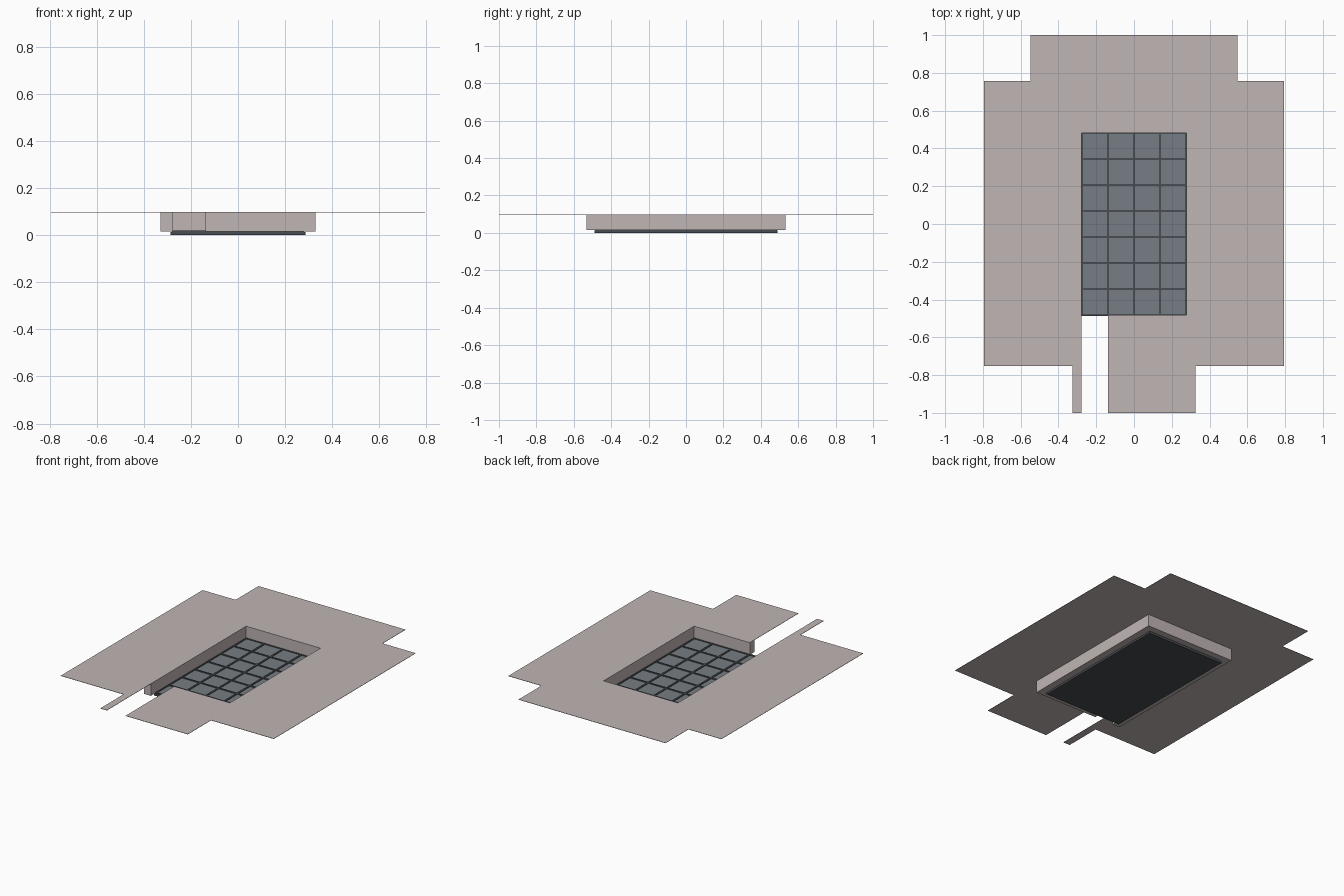
import bpy, bmesh

if "Cube" in bpy.data.objects:
    bpy.data.objects.remove(bpy.data.objects["Cube"])

def material(name, rgb):
    m = bpy.data.materials.new(name)
    m.diffuse_color = (*rgb, 1)
    m.use_nodes = True
    m.node_tree.nodes["Principled BSDF"].inputs["Base Color"].default_value = m.diffuse_color
    return m

STONE = material("pale stone", (0.53, 0.465, 0.46))
TILE = material("slate tile", (0.18, 0.205, 0.228))
DARK = material("dark frame", (0.065, 0.072, 0.082))

def finish(name, bm, mat):
    bmesh.ops.recalc_face_normals(bm, faces=bm.faces)
    me = bpy.data.meshes.new(name)
    bm.to_mesh(me)
    bm.free()
    me.materials.append(mat)
    ob = bpy.data.objects.new(name, me)
    bpy.context.collection.objects.link(ob)
    return ob

def prism(name, outline, z0, z1, mat):
    bm = bmesh.new()
    face = bm.faces.new([bm.verts.new((x, y, z0)) for x, y in outline])
    ext = bmesh.ops.extrude_face_region(bm, geom=[face], use_keep_orig=True)
    verts = [g for g in ext["geom"] if isinstance(g, bmesh.types.BMVert)]
    bmesh.ops.translate(bm, verts=verts, vec=(0, 0, z1 - z0))
    return finish(name, bm, mat)

def boxes(name, specs, mat):
    """Boxes given as x0, x1, y0, y1, z0, z1, joined into one object."""
    bm = bmesh.new()
    for x0, x1, y0, y1, z0, z1 in specs:
        vs = bmesh.ops.create_cube(bm, size=1)["verts"]
        for v in vs:
            v.co = ((x0 + x1) / 2 + v.co.x * (x1 - x0),
                    (y0 + y1) / 2 + v.co.y * (y1 - y0),
                    (z0 + z1) / 2 + v.co.z * (z1 - z0))
    return finish(name, bm, mat)

HX, HY = 0.277, 0.482        # half size of the pit
SLOT = -0.138                # right side of the slot
TOP, FLOOR = 0.098, 0.016

# the pit is open to the slot, so one outline wraps around both
def pit_path(y_front):
    return [(-HX, y_front), (-HX, HY), (HX, HY), (HX, -HY), (SLOT, -HY), (SLOT, y_front)]

# thin ground sheet with stepped corners
prism("ground_sheet", pit_path(-1) + [
    (0.326, -1), (0.326, -0.753), (0.794, -0.753), (0.794, 0.757), (0.548, 0.757),
    (0.548, 1), (-0.548, 1), (-0.548, 0.757), (-0.794, 0.757), (-0.794, -0.753),
    (-0.326, -0.753), (-0.326, -1)], TOP - 0.002, TOP, STONE)

# thick wall around the pit
WX, WY = 0.33, 0.532
prism("pit_wall", pit_path(-WY) + [(WX, -WY), (WX, WY), (-WX, WY), (-WX, -WY)],
      FLOOR, TOP - 0.002, STONE)

# dark floor plate
boxes("floor_plate", [(-0.286, 0.286, -0.488, 0.488, 0, 0.013)], DARK)

# grid of floor tiles, 4 by 7, with raised bars between
P, B = 0.1375, 0.006
X0, Y0 = -2 * P, -3.5 * P
tiles = [(X0 + i * P + B, X0 + (i + 1) * P - B, Y0 + j * P + B, Y0 + (j + 1) * P - B, 0.012, 0.016)
         for i in range(4) for j in range(7)]
boxes("floor_tiles", tiles, TILE)

bars = [(X0 + i * P - B, X0 + i * P + B, -HY - 0.003, HY, 0.012, 0.0205) for i in range(5)]
bars += [(X0, -X0, Y0 + j * P - B, Y0 + j * P + B, 0.012, 0.02) for j in range(8)]
boxes("floor_grid", bars, DARK)
